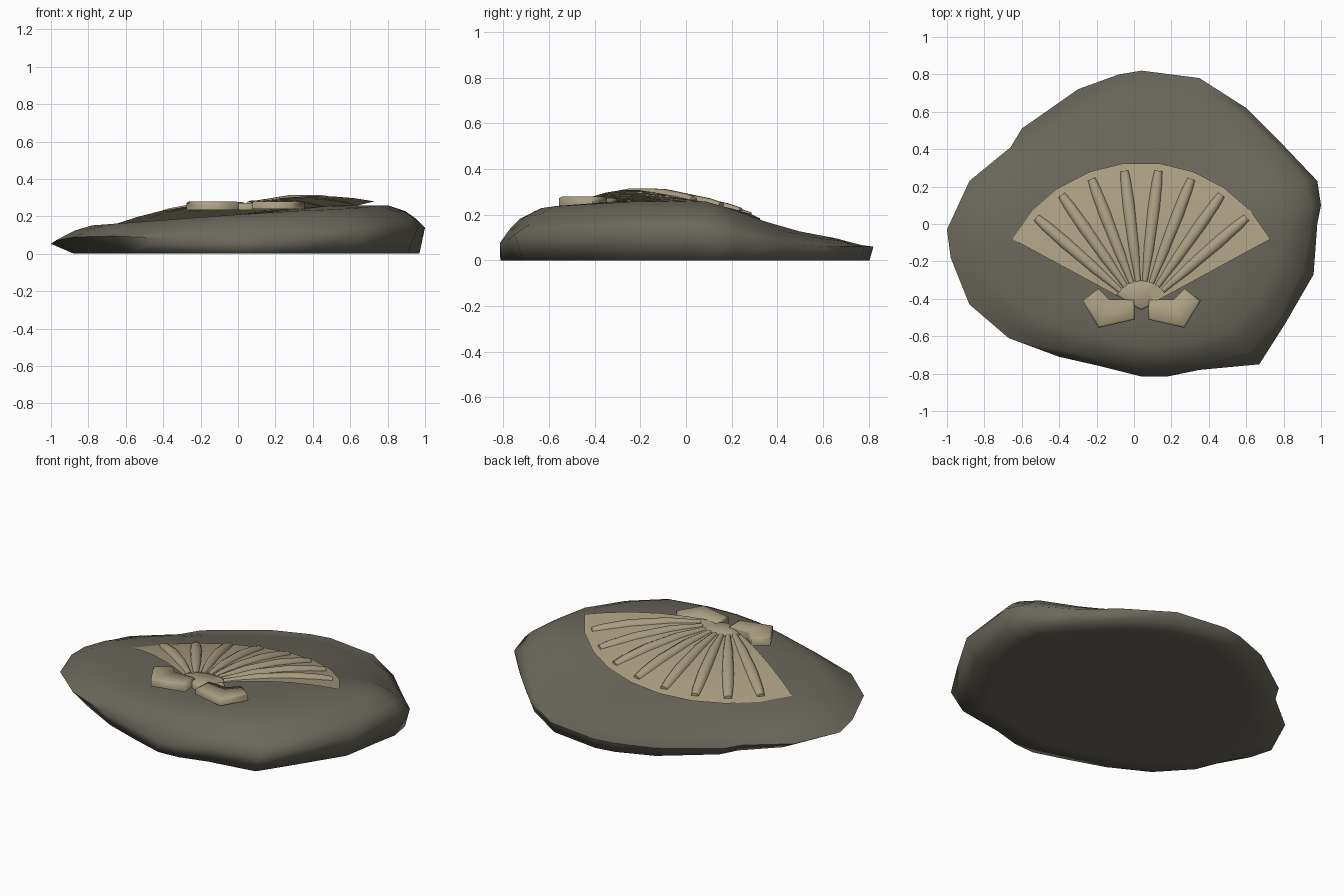
import bpy, bmesh, math
from mathutils import Vector

default_cube = bpy.data.objects.get("Cube")
if default_cube:
    bpy.data.objects.remove(default_cube, do_unlink=True)


def make_material(name, rgb):
    mat = bpy.data.materials.new(name)
    mat.use_nodes = True
    colour = (*rgb, 1)
    mat.diffuse_color = colour
    mat.node_tree.nodes["Principled BSDF"].inputs["Base Color"].default_value = colour
    return mat


stone = make_material("stone grey", (.145, .135, .106))
shell = make_material("shell tan", (.4, .345, .22))


def finish(name, bm, material, angle):
    """Turn a bmesh into a shaded object."""
    mesh = bpy.data.meshes.new(name)
    bm.to_mesh(mesh)
    bm.free()
    mesh.materials.append(material)
    obj = bpy.data.objects.new(name, mesh)
    bpy.context.collection.objects.link(obj)
    bpy.ops.object.select_all(action="DESELECT")
    obj.select_set(True)
    bpy.context.view_layer.objects.active = obj
    bpy.ops.object.shade_smooth_by_angle(angle=math.radians(angle))


def bridge(bm, ring_a, ring_b):
    """Join two closed rings of equal length with quads."""
    count = len(ring_a)
    for i in range(count):
        j = (i + 1) % count
        bm.faces.new((ring_a[i], ring_a[j], ring_b[j], ring_b[i]))


def clamp(value):
    return max(0, min(1, value))


# Rock slab: an uneven outline stacked into rings, thinning to the back and left
outline = [(-1, -.03), (-.98, -.18), (-.88, -.43), (-.67, -.61), (-.4, -.71),
           (-.18, -.76), (.04, -.815), (.18, -.815), (.35, -.78), (.67, -.75),
           (.81, -.53), (.96, -.27), (.98, 0), (1, .1), (.98, .23), (.79, .43),
           (.6, .62), (.35, .78), (.04, .82), (-.08, .8), (-.3, .72),
           (-.6, .51), (-.66, .41), (-.88, .23)]


def rock_height(x, y):
    slope = .075 if x < 0 else .11 * (1 - clamp((y + .05) / .5))
    fall = .09 * max(0, y + .1) + .1 * max(0, y - .2)
    front_right = .15 * max(0, x) * max(0, -y - .3)
    back_left = .1 * max(0, -x) * max(0, y)
    return min(.258, .21 + slope * x - fall) - front_right - back_left


def edge_height(x, y):
    right = .08 * max(0, x) * clamp(1 - 2.5 * (y - .1))
    front_left = .1 * max(0, -x) * max(0, -y)
    return .06 + right + front_left - .01 * max(0, -x)


def softened(scale):
    """Scaled outline with its corners eased towards their neighbours."""
    points = []
    for i, p in enumerate(outline):
        before, after = Vector(outline[i - 1]), Vector(outline[(i + 1) % len(outline)])
        points.append(Vector(p).lerp((before + after) / 2, .4) * scale)
    return points


def build_rock():
    bm = bmesh.new()
    base, edge = [], []
    for x, y in outline:
        shrink = .97 - .09 * max(0, -x) ** 2 - .1 * abs(x) * max(0, -y)
        depth = min(1, shrink + (.03 if y < 0 else .01))
        base.append(bm.verts.new((x * shrink, y * depth, 0)))
        edge.append(bm.verts.new((x, y, edge_height(x, y))))
    floor = [bm.verts.new((v.co.x * .85, v.co.y * .85, 0)) for v in base]
    bm.faces.new(floor)
    bridge(bm, floor, base)
    bridge(bm, base, edge)
    previous = edge
    for scale, blend in ((.96, .4), (.9, .75), (.81, 1), (.6, 1), (.3, 1)):
        ring = []
        for (x, y), p in zip(outline, softened(scale)):
            low, high = edge_height(x, y), rock_height(p.x, p.y)
            ring.append(bm.verts.new((p.x, p.y, low + (high - low) * blend)))
        bridge(bm, previous, ring)
        previous = ring
    centre = bm.verts.new((0, 0, rock_height(0, 0)))
    for i, vert in enumerate(previous):
        bm.faces.new((vert, previous[(i + 1) % len(previous)], centre))
    bmesh.ops.recalc_face_normals(bm, faces=bm.faces)
    finish("rock_slab", bm, stone, 85)


build_rock()

# Shell fan: a thin domed sheet resting over the sloping rock
HINGE_X, HINGE_Y, RADIUS = .04, -.455, .785
START, SWEEP, SEGMENTS = math.radians(28.5), math.radians(123), 9


def polar(radius, angle):
    return HINGE_X + radius * math.cos(angle), HINGE_Y + radius * math.sin(angle)


def shell_height(radius, angle):
    x, y = polar(radius, angle)
    t = radius / RADIUS
    bed = .22 + .087 * (x - HINGE_X) - .11 * (y + .08)
    return bed + .15 * t * (1 - t)


def build_fan():
    bm = bmesh.new()
    rows = []
    for radius in (.08, .22, .37, .52, .66, RADIUS):
        row = []
        for i in range(SEGMENTS + 1):
            angle = START + SWEEP * i / SEGMENTS
            row.append(bm.verts.new((*polar(radius, angle), shell_height(radius, angle))))
        rows.append(row)
    for a, b in zip(rows, rows[1:]):
        for i in range(SEGMENTS):
            bm.faces.new((a[i], b[i], b[i + 1], a[i + 1]))
    finish("shell_fan", bm, shell, 30)


build_fan()

# Ribs: eight tapered half-round bars following the dome
RIB_STATIONS = ((.15, .014), (.33, .027), (.54, .032), (.68, .028), (.745, .021))


def build_rib(index):
    angle = math.radians(41 + 14 * index)
    side = Vector((-math.sin(angle), math.cos(angle), 0))
    bm = bmesh.new()
    rings = []
    for radius, half in RIB_STATIONS:
        centre = Vector((*polar(radius, angle), shell_height(radius, angle)))
        ring = []
        for k in range(6):
            turn = math.pi * k / 5
            offset = side * half * math.cos(turn)
            offset.z += .75 * half * math.sin(turn)
            ring.append(bm.verts.new(centre + offset))
        rings.append(ring)
    for a, b in zip(rings, rings[1:]):
        bridge(bm, a, b)
    bm.faces.new(rings[0])
    bm.faces.new(rings[-1])
    bmesh.ops.recalc_face_normals(bm, faces=bm.faces)
    finish(f"shell_rib_{index + 1}", bm, shell, 50)


for rib in range(8):
    build_rib(rib)


def build_plate(name, points, low, high, inset):
    """Extruded outline with a softly sloped rim around its top."""
    bm = bmesh.new()
    middle = sum((Vector(p) for p in points), Vector((0, 0))) / len(points)
    rings = []
    for z, scale in ((low, 1), (high - .008, 1), (high, 1 - inset)):
        ring = []
        for p in points:
            flat = middle + (Vector(p) - middle) * scale
            ring.append(bm.verts.new((flat.x, flat.y, z)))
        rings.append(ring)
    for a, b in zip(rings, rings[1:]):
        bridge(bm, a, b)
    bm.faces.new(rings[0])
    bm.faces.new(rings[-1])
    bmesh.ops.recalc_face_normals(bm, faces=bm.faces)
    finish(name, bm, shell, 80)


# Hinge knob: rounded at the back, pointed at the front
knob = [polar(.155, math.radians(30 + 15 * i)) for i in range(9)]
knob += [(0, -.44), (.04, -.46), (.08, -.44)]
build_plate("shell_hinge", knob, .235, .272, .12)

# Ears: mirrored wings either side of the hinge
ear = [(.355, -.41), (.27, -.345), (.21, -.405), (.08, -.405), (.075, -.51), (.27, -.555)]
build_plate("left_ear", ear, .24, .28, .1)
build_plate("right_ear", [(2 * HINGE_X - x, y) for x, y in ear], .235, .28, .1)
